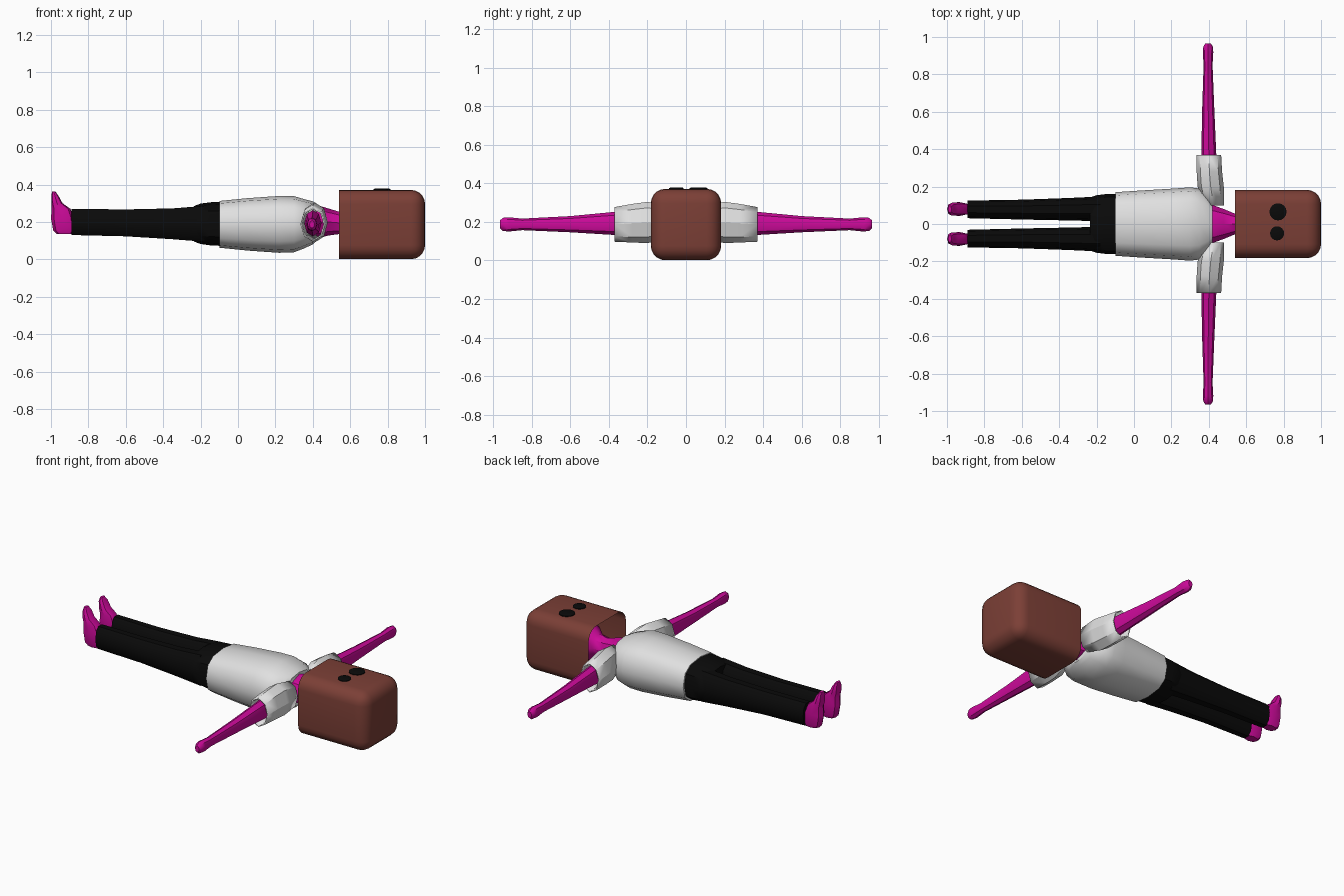
import bpy, bmesh, math

old = bpy.data.objects.get("Cube")
if old:
    bpy.data.objects.remove(old, do_unlink=True)


def material(name, rgb):
    m = bpy.data.materials.new(name)
    m.use_nodes = True
    m.diffuse_color = (*rgb, 1)
    bsdf = m.node_tree.nodes["Principled BSDF"]
    bsdf.inputs["Base Color"].default_value = (*rgb, 1)
    bsdf.inputs["Roughness"].default_value = 0.8
    return m


SKIN = material("magenta", (0.62, 0.003, 0.33))
CLOTH = material("light grey", (0.75, 0.75, 0.75))
DARK = material("black", (0.003, 0.003, 0.003))
BROWN = material("brown", (0.2, 0.05, 0.037))


def finish(name, bm, mat, mirror=False, angle=30, thickness=0):
    bmesh.ops.recalc_face_normals(bm, faces=bm.faces)
    me = bpy.data.meshes.new(name)
    bm.to_mesh(me)
    bm.free()
    me.materials.append(mat)
    ob = bpy.data.objects.new(name, me)
    bpy.context.collection.objects.link(ob)
    bpy.ops.object.select_all(action="DESELECT")
    ob.select_set(True)
    bpy.context.view_layer.objects.active = ob
    bpy.ops.object.shade_smooth_by_angle(angle=math.radians(angle))
    if thickness:
        mod = ob.modifiers.new("Thickness", "SOLIDIFY")
        mod.thickness = thickness
    if mirror:
        mod = ob.modifiers.new("Mirror", "MIRROR")
        mod.use_axis = (False, True, False)
    return ob


def loft(name, axis, sections, mat, sides=8, power=1.0, caps=True, **options):
    """Skin rings of (position, centre u, centre v, radius u, radius v)."""
    bm = bmesh.new()
    rings = []
    for pos, cu, cv, ru, rv in sections:
        ring = []
        for i in range(sides):
            a = 2 * math.pi * i / sides
            c, s = math.cos(a), math.sin(a)
            co = [cu + ru * math.copysign(abs(c) ** power, c),
                  cv + rv * math.copysign(abs(s) ** power, s)]
            co.insert(axis, pos)
            ring.append(bm.verts.new(co))
        rings.append(ring)
    for a, b in zip(rings, rings[1:]):
        for i in range(sides):
            j = (i + 1) % sides
            bm.faces.new((a[i], a[j], b[j], b[i]))
    if caps:
        bm.faces.new(rings[0])
        bm.faces.new(rings[-1])
    return finish(name, bm, mat, **options)


X, Y, Z = 0, 1, 2

# Shirt body and open sleeves
loft("shirt_body", X, [
    (-0.10, 0, 0.187, 0.17, 0.125),
    (0.05, 0, 0.187, 0.18, 0.14),
    (0.22, 0, 0.187, 0.19, 0.152),
    (0.30, 0, 0.188, 0.196, 0.15),
    (0.35, 0, 0.19, 0.19, 0.133),
    (0.40, 0, 0.195, 0.15, 0.115),
    (0.42, 0, 0.2, 0.12, 0.10)], CLOTH, sides=12, power=0.75, angle=40)
loft("sleeves", Y, [
    (0.10, 0.425, 0.20, 0.055, 0.085),
    (0.20, 0.41, 0.197, 0.07, 0.107),
    (0.28, 0.403, 0.193, 0.068, 0.10),
    (0.37, 0.40, 0.187, 0.066, 0.09)],
    CLOTH, caps=False, mirror=True, thickness=0.008)

# Bare arms with rounded hands
loft("arms", Y, [
    (0.25, 0.40, 0.193, 0.046, 0.07),
    (0.37, 0.40, 0.192, 0.04, 0.06),
    (0.60, 0.397, 0.188, 0.033, 0.042),
    (0.85, 0.396, 0.187, 0.024, 0.03),
    (0.92, 0.396, 0.187, 0.028, 0.037),
    (0.95, 0.396, 0.187, 0.025, 0.034),
    (0.966, 0.396, 0.187, 0.014, 0.02)], SKIN, mirror=True, angle=40)

# Neck and the head hidden under the cover
loft("neck_and_inner_head", X, [
    (0.36, 0, 0.20, 0.12, 0.09),
    (0.43, 0, 0.20, 0.098, 0.088),
    (0.48, 0, 0.20, 0.08, 0.073),
    (0.54, 0, 0.195, 0.055, 0.06),
    (0.60, 0, 0.195, 0.06, 0.07),
    (0.64, 0, 0.20, 0.09, 0.11),
    (0.78, 0, 0.19, 0.12, 0.13),
    (0.88, 0, 0.185, 0.08, 0.09)], SKIN, angle=40)

# Trousers
loft("hips", X, [
    (-0.235, 0, 0.19, 0.142, 0.095),
    (-0.20, 0, 0.19, 0.154, 0.108),
    (-0.15, 0, 0.19, 0.16, 0.115),
    (-0.09, 0, 0.19, 0.16, 0.118)], DARK, sides=12, power=0.75, angle=40)
loft("trouser_legs", X, [
    (-0.89, 0.078, 0.2, 0.047, 0.073),
    (-0.60, 0.077, 0.195, 0.053, 0.075),
    (-0.35, 0.079, 0.19, 0.06, 0.086),
    (-0.18, 0.081, 0.19, 0.066, 0.1)],
    DARK, sides=10, power=0.85, mirror=True, angle=40)

# Feet, with toes pointing up
loft("feet", Z, [
    (0.135, -0.925, 0.08, 0.043, 0.028),
    (0.155, -0.932, 0.08, 0.056, 0.036),
    (0.22, -0.938, 0.08, 0.062, 0.038),
    (0.27, -0.946, 0.08, 0.05, 0.036),
    (0.30, -0.968, 0.08, 0.03, 0.035),
    (0.34, -0.979, 0.079, 0.019, 0.032),
    (0.362, -0.985, 0.079, 0.009, 0.018)],
    SKIN, power=0.85, mirror=True, angle=35)

# Rounded box head cover, open towards the neck
bm = bmesh.new()
bmesh.ops.create_cube(bm, size=1)
for v in bm.verts:
    end = v.co.x > 0
    v.co = (1.0 if end else 0.54, v.co.y * 0.365, 0.186 + v.co.z * 0.37)
bmesh.ops.delete(bm, geom=[f for f in bm.faces if f.normal.x < -0.9
                           or f.calc_center_median().x < 0.6], context="FACES_ONLY")
bmesh.ops.bevel(bm, geom=[e for e in bm.edges if not e.is_boundary],
                offset=0.075, segments=5, profile=0.5, affect="EDGES")
finish("head_cover", bm, BROWN, angle=40)

# Button eyes on the upward-facing side
for name, x, y, r in (("large_eye", 0.77, 0.065, 0.046),
                      ("small_eye", 0.765, -0.05, 0.038)):
    loft(name, Z, [(0.368, x, y, r, r), (0.375, x, y, r, r),
                   (0.379, x, y, r * 0.8, r * 0.8)], DARK, sides=16)
